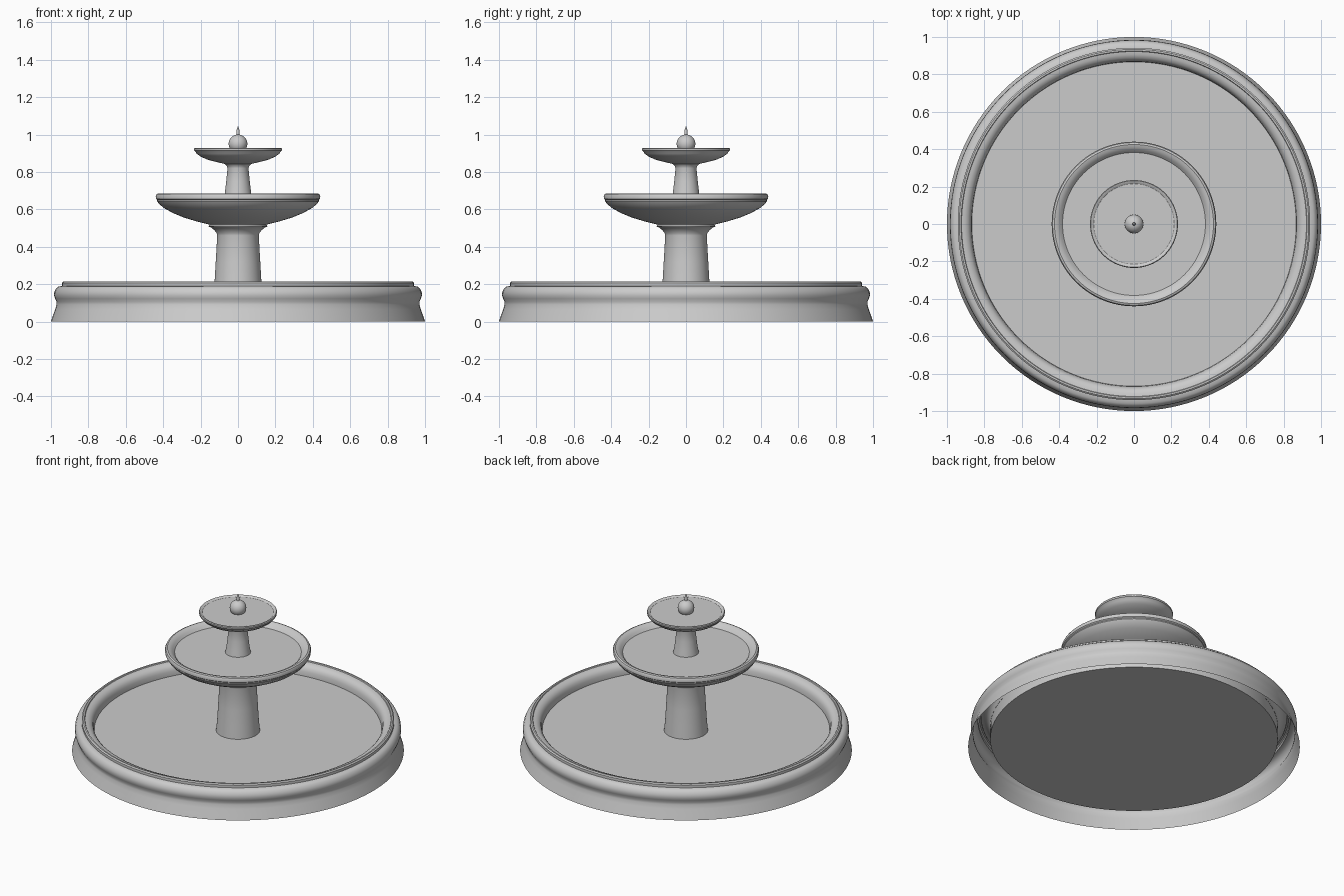
import bpy, math


def lathe(name, profile, segments=128):
    """Spin an (r, z) profile around the z axis."""
    verts, rings = [], []
    for r, z in profile:
        if r < 1e-6:
            rings.append([len(verts)])
            verts.append((0, 0, z))
        else:
            rings.append(list(range(len(verts), len(verts) + segments)))
            for i in range(segments):
                a = 2 * math.pi * i / segments
                verts.append((r * math.cos(a), r * math.sin(a), z))
    faces = []
    for lo, hi in zip(rings, rings[1:]):
        for i in range(segments):
            j = (i + 1) % segments
            if len(lo) == 1:
                faces.append((lo[0], hi[j], hi[i]))
            elif len(hi) == 1:
                faces.append((lo[i], lo[j], hi[0]))
            else:
                faces.append((lo[i], lo[j], hi[j], hi[i]))
    mesh = bpy.data.meshes.new(name)
    mesh.from_pydata(verts, [], faces)
    ob = bpy.data.objects.new(name, mesh)
    bpy.context.collection.objects.link(ob)
    bpy.ops.object.select_all(action='DESELECT')
    ob.select_set(True)
    bpy.context.view_layer.objects.active = ob
    bpy.ops.object.shade_smooth_by_angle(angle=math.radians(35))
    return ob


# Basin: hollow wall shell, rounded rim, inner wall and floor
lathe("basin", [
    (1.0, 0), (0.99, 0.03), (0.978, 0.065), (0.97, 0.09), (0.97, 0.105),
    (0.978, 0.122), (0.984, 0.14), (0.982, 0.158), (0.973, 0.177),
    (0.96, 0.187), (0.942, 0.19), (0.942, 0.207), (0.934, 0.213),
    (0.925, 0.213), (0.922, 0.207), (0.905, 0.205), (0.888, 0.197),
    (0.876, 0.183), (0.87, 0.165), (0.867, 0.14), (0.867, 0.055), (0, 0.055)])

# Lower column, flaring under the middle bowl
lathe("lower_column", [
    (0.136, 0.055), (0.132, 0.135), (0.125, 0.215), (0.119, 0.32),
    (0.111, 0.46), (0.114, 0.472), (0.126, 0.488), (0.14, 0.5), (0.15, 0.505)])

# Middle bowl with a base ring and rolled rim
lathe("middle_bowl", [
    (0, 0.505), (0.153, 0.505), (0.157, 0.51), (0.153, 0.518), (0.16, 0.52),
    (0.22, 0.535), (0.29, 0.556), (0.345, 0.579), (0.39, 0.603),
    (0.42, 0.626), (0.432, 0.643), (0.432, 0.65), (0.439, 0.656),
    (0.44, 0.672), (0.435, 0.681), (0.425, 0.685), (0.41, 0.681),
    (0.395, 0.67), (0.382, 0.655), (0.36, 0.63), (0.25, 0.58), (0, 0.55)])

# Upper column
lathe("upper_column", [
    (0.085, 0.58), (0.077, 0.655), (0.07, 0.69), (0.063, 0.75),
    (0.056, 0.82), (0.06, 0.832), (0.072, 0.843)])

# Top bowl
lathe("top_bowl", [
    (0, 0.84), (0.072, 0.843), (0.12, 0.854), (0.165, 0.866), (0.2, 0.882),
    (0.222, 0.898), (0.228, 0.91), (0.234, 0.914), (0.235, 0.924),
    (0.231, 0.929), (0.222, 0.927), (0.212, 0.918), (0.19, 0.9), (0, 0.87)])

# Water surfaces
for name, r, z in (("basin_water", 0.868, 0.135),
                   ("middle_water", 0.384, 0.655),
                   ("top_water", 0.217, 0.921)):
    lathe(name, [(r, z), (0, z)])

# Finial: ball and spout tip
ball = [(0.05 * math.cos(math.radians(a)), 0.95 + 0.05 * math.sin(math.radians(a)))
        for a in range(-80, 90, 10)]
lathe("finial_ball", [(0, 0.9)] + ball + [(0, 1.0)], 48)
lathe("finial_tip", [(0.008, 0.99), (0.009, 1.012), (0.006, 1.03), (0, 1.045)], 24)
